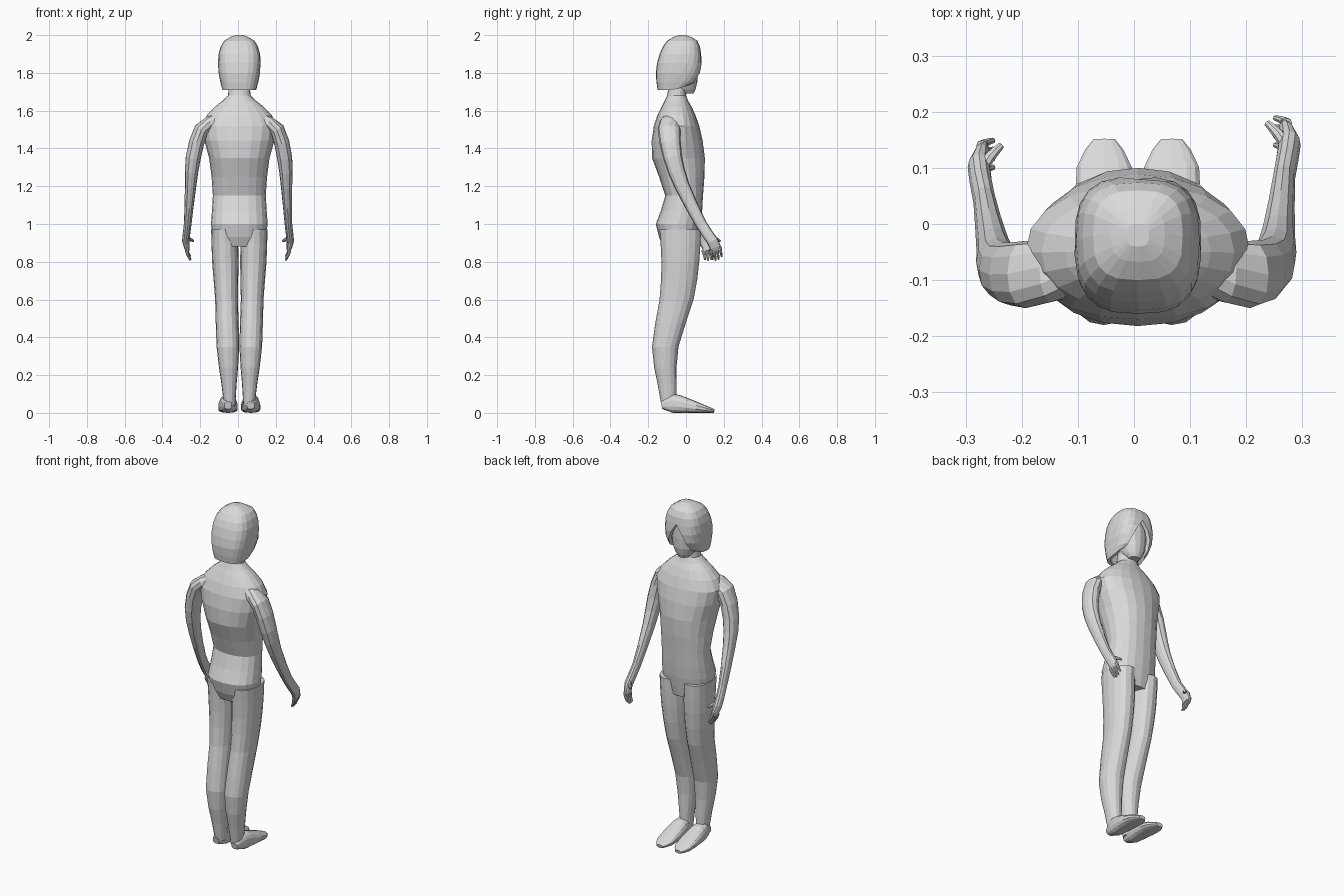
import bpy, bmesh
from math import cos, sin, radians, copysign
from mathutils import Vector

if "Cube" in bpy.data.objects:
    bpy.data.objects.remove(bpy.data.objects["Cube"])

SHADE = (.7, .7, .7, 1)
grey = bpy.data.materials.new("plain_grey")
grey.use_nodes = True
grey.diffuse_color = SHADE
grey.node_tree.nodes["Principled BSDF"].inputs["Base Color"].default_value = SHADE

UP = Vector((0, 0, 1))
SIDEWAYS = Vector((1, 0, 0))
CENTRE = .007


def smooth_rings(keys):
    """Insert one smoothly blended ring between each pair of key rings."""
    keys = [Vector(key) for key in keys]
    last = len(keys) - 1
    rings = []
    for i in range(last):
        before, start = keys[max(i - 1, 0)], keys[i]
        end, after = keys[i + 1], keys[min(i + 2, last)]
        rings.append(start)
        rings.append((9 * (start + end) - before - after) / 16)
    return rings + [keys[last]]


def rounded_square(angle, power):
    """Point on the rounded square that a cross-section follows."""
    c, s = cos(angle), sin(angle)
    return copysign(abs(c) ** (2 / power), c), copysign(abs(s) ** (2 / power), s)


def loft(name, keys, level=False, sides=16, power=2.2, parting=None):
    """Skin rings (x, y, z, half width, half depth) along their path.
    level keeps rings horizontal; parting opens the front below that height."""
    bm = bmesh.new()
    rings = smooth_rings(keys)
    centres = [Vector(ring[:3]) for ring in rings]
    last = len(rings) - 1
    count = sides + 1 if parting else sides
    rows = []
    for i, ring in enumerate(rings):
        along = UP
        if not level:
            along = (centres[min(i + 1, last)] - centres[max(i - 1, 0)]).normalized()
        across = (SIDEWAYS - along * along.x).normalized()
        depth = along.cross(across)
        gap = max(0, parting - ring[2]) * 250 if parting else 0
        row = []
        for k in range(count):
            turn = radians(90 + gap + k * (360 - 2 * gap) / sides)
            a, b = rounded_square(turn, power)
            point = centres[i] + across * a * ring[3] + depth * b * ring[4]
            # The open hem rises towards the front
            if parting and i == 0:
                point.z += .03 * max(0, b)
            row.append(bm.verts.new(point))
        rows.append(row)
    for low, high in zip(rows, rows[1:]):
        for k in range(sides):
            n = (k + 1) % count
            bm.faces.new((low[k], low[n], high[n], high[k]))
    bm.faces.new(rows[last][:sides])
    if parting:
        bmesh.ops.remove_doubles(bm, verts=bm.verts, dist=.0005)
    else:
        bm.faces.new(rows[0][::-1])
        bmesh.ops.recalc_face_normals(bm, faces=bm.faces)
    mesh = bpy.data.meshes.new(name)
    bm.to_mesh(mesh)
    bm.free()
    mesh.materials.append(grey)
    obj = bpy.data.objects.new(name, mesh)
    bpy.context.collection.objects.link(obj)
    return obj


def centred(profile):
    """Add the body's centre line to a profile of (y, z, width, depth)."""
    return [(CENTRE, *ring) for ring in profile]


# Torso with shoulders and neck
loft("torso", centred([
    (-.03, .88, .13, .09),
    (-.04, 1, .15, .12),
    (-.01, 1.15, .14, .1),
    (-.04, 1.35, .16, .14),
    (-.05, 1.52, .2, .12),
    (-.05, 1.62, .13, .08),
    (-.05, 1.68, .06, .05),
    (-.04, 1.76, .06, .05)]), level=True, sides=20)

# Face and skull
loft("head", centred([
    (.01, 1.69, .03, .03),
    (-.02, 1.75, .07, .08),
    (-.03, 1.87, .08, .09),
    (-.03, 1.95, .06, .07)]), level=True)

# Bobbed hair, parted over the face
hair = loft("hair", centred([
    (-.06, 1.71, .09, .09),
    (-.04, 1.8, .11, .12),
    (-.03, 1.9, .11, .11),
    (-.02, 1.97, .08, .08),
    (-.02, 2, .02, .02)]), level=True, sides=20, power=2.9, parting=1.89)
shell = hair.modifiers.new("thickness", "SOLIDIFY")
shell.thickness = .02
shell.offset = -1

# Limb profiles; the legs spread slightly with height
LEG = [(.05 + .03 * z, y, z, w, d) for y, z, w, d in (
    (-.09, .04, .03, .04),
    (-.1, .15, .04, .05),
    (-.11, .35, .06, .07),
    (-.05, .6, .06, .09),
    (-.03, .8, .07, .1),
    (-.03, .97, .07, .11))]
FOOT = [(.06, y, z, w, d) for y, z, w, d in (
    (-.13, .04, .02, .02),
    (-.07, .05, .04, .05),
    (0, .04, .05, .04),
    (.1, .02, .05, .02),
    (.15, .01, .02, .01))]
ARM = [(.12, -.08, 1.54, .04, .05),
       (.2, -.09, 1.5, .04, .06),
       (.24, -.07, 1.35, .04, .05),
       (.25, -.02, 1.2, .03, .04),
       (.26, .08, 1, .02, .03),
       (.27, .14, .91, .02, .03),
       (.26, .16, .86, .01, .03)]
THUMB = [(.27, .13, .93, .01, .01),
         (.25, .16, .92, .01, .01),
         (.23, .18, .91, .006, .006)]


def finger(index):
    """A short tapering finger that curls in from the palm's edge."""
    spread = (index - 1.5) * .016
    length = .06 if index in (1, 2) else .05
    return [(.265 - .02 * t * t, .155 + spread + .01 * t,
             .87 + spread / 3 - length * t, .01 - .005 * t, .01 - .005 * t)
            for t in (0, .5, 1)]


def place(rings, side, swing=0):
    """Put rings on one side; swing hangs the lower part out and back."""
    moved = []
    for x, y, z, width, depth in rings:
        drop = swing * min(1, max(0, 3 - 2 * z))
        moved.append((side * (x + drop / 3) + CENTRE, y - drop, z, width, depth))
    return moved


for side, label, swing in ((1, "left", 0), (-1, "right", .04)):
    loft(label + "_leg", place(LEG, side), level=True)
    loft(label + "_foot", place(FOOT, side), sides=14, power=2.6)
    loft(label + "_arm", place(ARM, side, swing), sides=12)
    loft(label + "_thumb", place(THUMB, side, swing), sides=8)
    for index in range(4):
        loft(f"{label}_finger_{index + 1}", place(finger(index), side, swing), sides=8)
